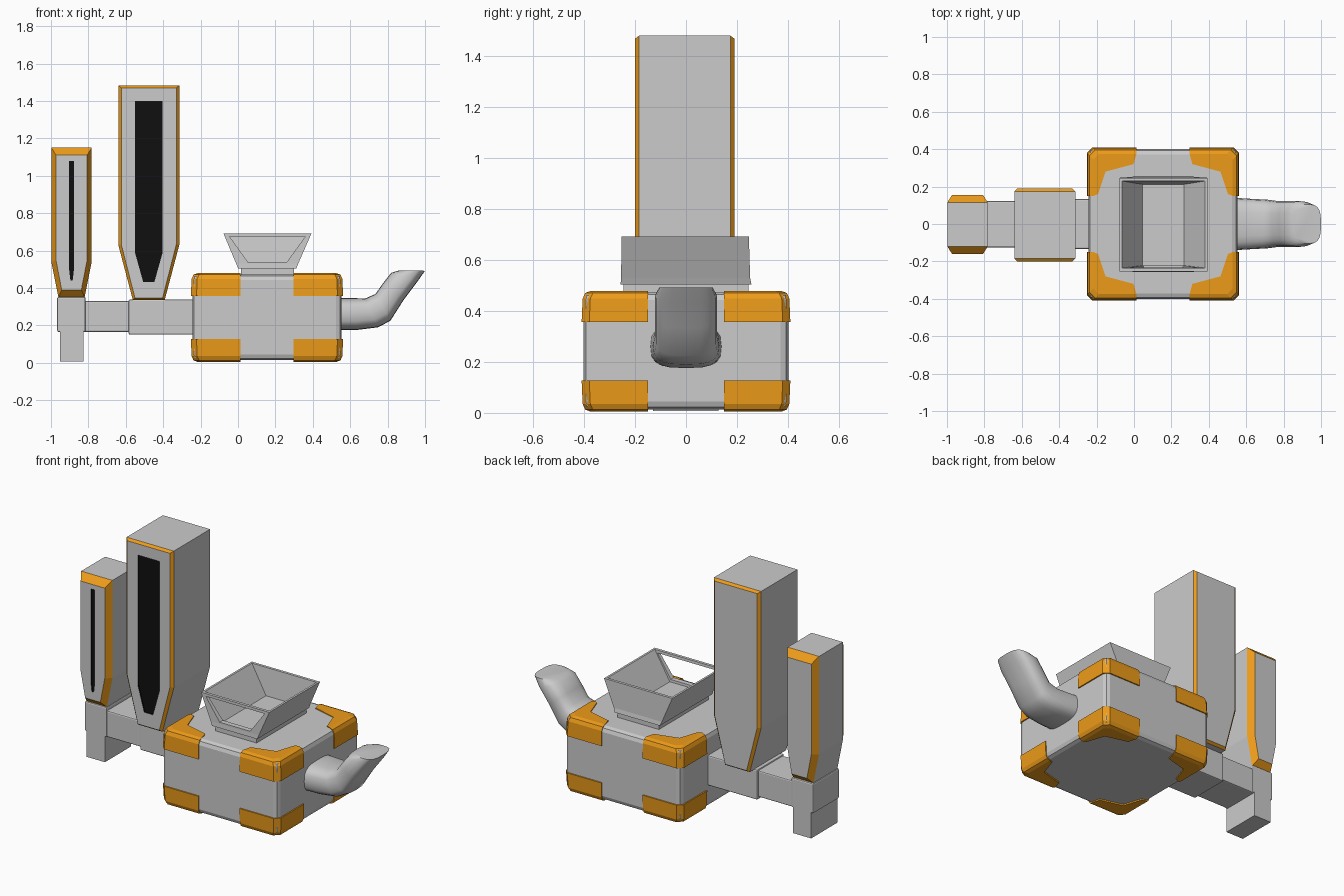
import bpy, bmesh, math
from mathutils import Vector

if "Cube" in bpy.data.objects:
    bpy.data.objects.remove(bpy.data.objects["Cube"])


def material(name, rgb):
    m = bpy.data.materials.new(name)
    m.diffuse_color = (*rgb, 1)
    m.use_nodes = True
    m.node_tree.nodes["Principled BSDF"].inputs["Base Color"].default_value = m.diffuse_color
    return m


orange = material("orange", (0.85, 0.33, 0.01))
black = material("black", (0.005, 0.005, 0.005))


def loft(name, rings, mats=(), bands=None, caps=(0, 0), smooth=None):
    """Skin equal-length rings of points and close both ends."""
    bm = bmesh.new()
    loops = [[bm.verts.new(p) for p in r] for r in rings]
    n = len(rings[0])
    for k in range(len(loops) - 1):
        for i in range(n):
            j = (i + 1) % n
            f = bm.faces.new((loops[k][i], loops[k][j], loops[k + 1][j], loops[k + 1][i]))
            f.material_index = bands[k] if bands else 0
    bm.faces.new(loops[0][::-1]).material_index = caps[0]
    bm.faces.new(loops[-1]).material_index = caps[1]
    bmesh.ops.recalc_face_normals(bm, faces=bm.faces)
    me = bpy.data.meshes.new(name)
    bm.to_mesh(me)
    bm.free()
    for m in mats:
        me.materials.append(m)
    ob = bpy.data.objects.new(name, me)
    bpy.context.collection.objects.link(ob)
    if smooth:
        activate(ob)
        bpy.ops.object.shade_smooth_by_angle(angle=math.radians(smooth))
    return ob


def activate(ob):
    bpy.ops.object.select_all(action='DESELECT')
    ob.select_set(True)
    bpy.context.view_layer.objects.active = ob


def rect(x0, x1, y0, y1, z):
    return [(x0, y0, z), (x1, y0, z), (x1, y1, z), (x0, y1, z)]


def box(name, x0, x1, y0, y1, z0, z1, bevel=0):
    ob = loft(name, [rect(x0, x1, y0, y1, z0), rect(x0, x1, y0, y1, z1)])
    if bevel:
        b = ob.modifiers.new("bevel", 'BEVEL')
        b.width, b.segments = bevel, 2
    return ob


# Main housing
CX, HX, HY, CZ, HZ = 0.155, 0.407, 0.41, 0.242, 0.237
box("housing", CX - HX + .008, CX + HX - .008, -HY + .008, HY - .008, .014, .473, .03)

# Eight corner guards: L outline measured inwards from each corner
OUTLINE = [(0, .26), (.06, .25), (.10, .13), (.25, .09), (.265, 0), (.03, 0), (0, .03)]
for sx in (-1, 1):
    for sy in (-1, 1):
        for sz in (-1, 1):
            def ring(h, inset):
                pts = []
                for u, v in OUTLINE:
                    u = u + inset if u < .05 else u
                    v = v + inset if v < .05 else v
                    pts.append((CX + sx * (HX - u), sy * (HY - v), CZ + sz * h))
                return pts
            loft("corner_guard", [ring(.115, 0), ring(HZ - .03, .004), ring(HZ - .008, .014), ring(HZ, .035)],
                 [orange])

# Hopper: collar, flared walls and hollow inside
hopper = loft("hopper", [
    rect(.015, .30, -.245, .245, .46), rect(.015, .30, -.245, .245, .505),
    rect(0, .312, -.257, .257, .505), rect(-.01, .322, -.255, .252, .53),
    rect(-.078, .393, -.253, .247, .692),
    rect(-.065, .380, -.235, .230, .692), rect(.045, .267, -.222, .212, .525)])
front_gap = [(-.045, .675), (.36, .675), (.262, .54), (.052, .54)]
cutter = loft("hopper_cutter", [[(x, y, z) for x, z in front_gap] for y in (-.3, -.2)])
cutter.hide_render = True
mod = hopper.modifiers.new("front_opening", 'BOOLEAN')
mod.operation, mod.object, mod.solver = 'DIFFERENCE', cutter, 'EXACT'
activate(hopper)
bpy.ops.object.modifier_apply(modifier=mod.name)
bpy.data.objects.remove(cutter)

# Bent outlet pipe: (top x, top z, bottom x, bottom z, half width)
SECTIONS = [(.54, .346, .54, .176, .14), (.60, .346, .64, .176, .135), (.68, .344, .75, .19, .13),
            (.735, .368, .815, .225, .122), (.775, .425, .885, .335, .122),
            (.82, .482, .96, .435, .122), (.86, .493, 1.0, .492, .105)]
rings = []
for tx, tz, bx, bz, w in SECTIONS:
    mid, half = Vector((tx + bx, 0, tz + bz)) / 2, Vector((tx - bx, 0, tz - bz)) / 2
    r = []
    for i in range(20):
        a = 2 * math.pi * i / 20
        c, s = math.cos(a), math.sin(a)
        r.append(mid + half * math.copysign(abs(s) ** .65, s)
                 + Vector((0, w * math.copysign(abs(c) ** .65, c), 0)))
    rings.append(r)
loft("outlet_pipe", rings, smooth=45)

# Duct running left from the housing, with a foot
box("duct_near", -.585, -.23, -.133, .133, .15, .338, .008)
box("duct_far", -.83, -.57, -.125, .122, .165, .33, .008)
box("duct_end", -.967, -.815, -.13, .128, .165, .352, .008)
box("duct_foot", -.953, -.827, -.13, .128, .008, .18)


# Towers with chamfered orange trim and a dark window
def outline(xt, xb, top, shoulder, bottom, cx, y):
    return [(cx - xt, y, top), (cx + xt, y, top), (cx + xt, y, shoulder),
            (cx + xb, y, bottom), (cx - xb, y, bottom), (cx - xt, y, shoulder)]


def tower(name, cx, xt, xb, top, shoulder, bottom, y0, y1, dx, dy, dz, window):
    outer = (xt, xb, top, shoulder, bottom, cx)
    inner = (xt - dx, xb - dx * .7, top - dz, shoulder + dz * .2, bottom + dz, cx)
    loft(name, [outline(*inner, y1), outline(*outer, y1 - dy), outline(*outer, y0 + dy),
                outline(*inner, y0), outline(*window, cx, y0), outline(*window, cx, y0 + .008)],
         [None, orange, black], [1, 0, 1, 0, 2], (0, 2))


tower("tall_tower", -.477, .163, .085, 1.482, .63, .335, -.2, .19, .016, .016, .012,
      (.074, .03, 1.40, .59, .432))
tower("short_tower", -.89, .108, .07, 1.15, .54, .35, -.16, .155, .025, .04, .04,
      (.013, .006, 1.08, .50, .44))
